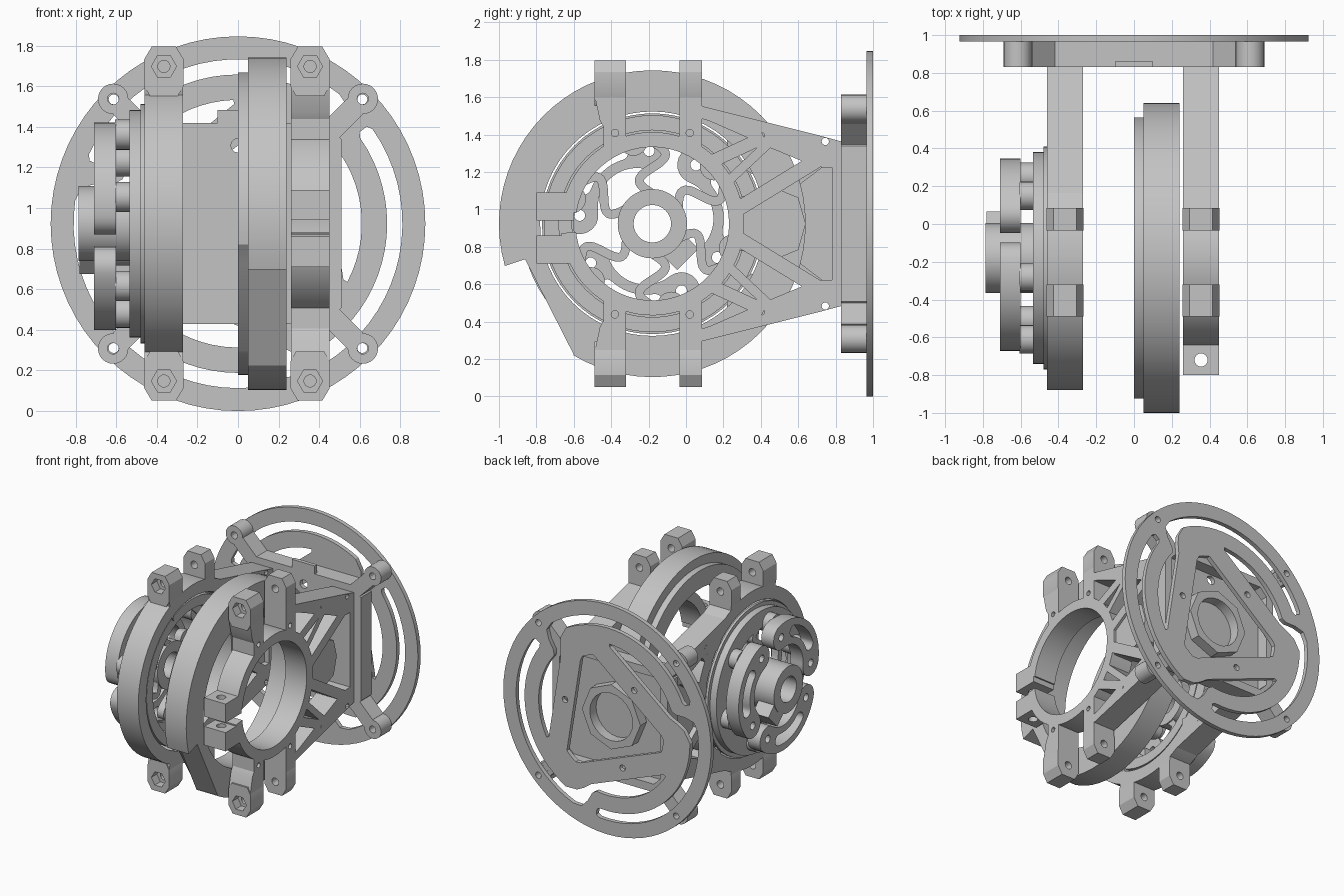
import bpy, bmesh
from math import sin, cos, radians, pi, hypot
from mathutils import Matrix

cube = bpy.data.objects.get("Cube")
if cube:
    bpy.data.objects.remove(cube)

mat = bpy.data.materials.new("plain grey")
mat.use_nodes = True
mat.diffuse_color = (0.55, 0.55, 0.55, 1)
mat.node_tree.nodes["Principled BSDF"].inputs["Base Color"].default_value = mat.diffuse_color

CY, CZ = -0.18, 0.923          # wheel axis; CZ is also the middle height
AXES = {  # columns: where local u, v and depth point
    "x": Matrix(((0, 0, 1), (1, 0, 0), (0, 1, 0))),
    "y": Matrix(((1, 0, 0), (0, 0, -1), (0, 1, 0))),
    "z": Matrix.Identity(3)}


def arc(r, a, b, n=0, c=(0, 0)):
    n = n or max(4, int(abs(b - a) / 5))
    ts = [radians(a + (b - a) * i / n) for i in range(n + 1)]
    return [(c[0] + r * cos(t), c[1] + r * sin(t)) for t in ts]


def circle(r, c=(0, 0), n=24):
    return arc(r, 0, 360, n, c)[:-1]


def polar(r, a):
    return (r * cos(radians(a)), r * sin(radians(a)))


def spin(loop, a):
    c, s = cos(radians(a)), sin(radians(a))
    return [(u * c - v * s, u * s + v * c) for u, v in loop]


def rect(u0, u1, v0, v1):
    return [(u0, v0), (u1, v0), (u1, v1), (u0, v1)]


def beam(p, q, w, ext=0.03):
    """Rectangle along the line p to q."""
    d = hypot(q[0] - p[0], q[1] - p[1])
    u, v = (q[0] - p[0]) / d, (q[1] - p[1]) / d
    p, q, w = (p[0] - u * ext, p[1] - v * ext), (q[0] + u * ext, q[1] + v * ext), w / 2
    return [(p[0] - v * w, p[1] + u * w), (p[0] + v * w, p[1] - u * w),
            (q[0] + v * w, q[1] - u * w), (q[0] - v * w, q[1] + u * w)]


def plate(name, axis, lo, hi, loops, at=(0, 0)):
    """Extrude a filled outline (first loop) with holes (other loops)."""
    cu = bpy.data.curves.new(name, "CURVE")
    cu.dimensions, cu.fill_mode, cu.extrude = "2D", "BOTH", (hi - lo) / 2
    for loop in loops:
        sp = cu.splines.new("POLY")
        sp.points.add(len(loop) - 1)
        for p, (u, v) in zip(sp.points, loop):
            p.co = (u + at[0], v + at[1], 0, 1)
        sp.use_cyclic_u = True
    tmp = bpy.data.objects.new(name + " outline", cu)
    bpy.context.collection.objects.link(tmp)
    dg = bpy.context.evaluated_depsgraph_get()
    me = bpy.data.meshes.new_from_object(tmp.evaluated_get(dg))
    bpy.data.objects.remove(tmp)
    bm = bmesh.new()
    bm.from_mesh(me)
    bmesh.ops.remove_doubles(bm, verts=bm.verts, dist=1e-5)
    m = AXES[axis].to_4x4()
    mid = (lo + hi) / 2
    bm.transform(m @ Matrix.Translation((0, 0, -mid if axis == "y" else mid)))
    bmesh.ops.recalc_face_normals(bm, faces=bm.faces)
    bm.to_mesh(me)
    bm.free()
    me.materials.clear()
    me.materials.append(mat)
    me.shade_smooth()
    me.set_sharp_from_angle(angle=0.5)
    ob = bpy.data.objects.new(name, me)
    bpy.context.collection.objects.link(ob)


AXIS, BACK = (CY, CZ), (0, CZ)

# Back flexure plate: outer ring, three curved arms, rounded triangular core
gap = ([polar(0.735, 155), polar(0.75, 157), polar(0.795, 157)] + arc(0.81, 155, 52)
       + [polar(0.79, 47), polar(0.72, 44), polar(0.64, 42)] + arc(0.61, 39, -28)
       + [polar(0.47 / cos(radians(a - 9)), a) for a in range(-28, 45, 4)]
       + [polar(0.64, 49), polar(0.69, 53)] + arc(0.735, 60, 150))
tri = [polar(min(0.5, 0.3 / cos(radians((a + 51) % 120 - 60))), a) for a in range(0, 360, 4)]
loops = [circle(0.923, n=72), tri]
loops += [spin(gap, k) for k in (0, 120, 240)]
loops += [circle(0.025, polar(0.38, a), 12) for a in (9, 129, 249)]
loops += [circle(0.025, polar(0.866, a), 12) for a in (45, 135, 225, 315)]
plate("back_plate", "y", 0.965, 1.0, loops, BACK)

# Bracket joining both frames to the back plate
def octagon(x, z, c):
    return [(x, -z + c), (x, z - c), (x - c, z), (c - x, z),
            (-x, z - c), (-x, c - z), (c - x, -z), (x - c, -z)]

plate("bracket_rim", "y", 0.83, 0.965, [octagon(0.51, 0.495, 0.08), octagon(0.45, 0.43, 0.06)], BACK)
plate("bracket_wall", "y", 0.835, 0.87, [octagon(0.47, 0.47, 0.07), circle(0.035, (0, 0.385), 12)], BACK)
plate("bracket_hub", "y", 0.86, 0.95, [circle(0.26, n=8), circle(0.19)], BACK)
plate("bracket_tab", "y", 0.83, 0.86, [rect(-0.1, 0.1, 0.45, 0.56)], BACK)
for sx in (-1, 1):
    for sz in (-1, 1):
        plate("bracket_arm", "y", 0.83, 0.965,
              [beam((sx * 0.46, sz * 0.46), (sx * 0.555, sz * 0.555), 0.11)], BACK)
        plate("bracket_boss", "y", 0.83, 0.966,
              [circle(0.075, (sx * 0.615, sz * 0.615)), circle(0.028, (sx * 0.615, sz * 0.615), 12)], BACK)

# Large ring with a flat cut at the lower front, and its inner lip
guard = arc(0.82, -121, 196) + [(-0.68, -0.19), (-0.42, -0.70)]
plate("guard_ring", "x", 0.05, 0.24, [guard, circle(0.6, n=64)], AXIS)
lip = arc(0.745, -123, 188) + [(-0.66, -0.2)]
plate("guard_lip", "x", 0.0, 0.05, [lip, circle(0.6, n=64)], AXIS)

# Frame rings: slim split clamp on one side, full band on the other
clamp = arc(0.49, -174, 172) + arc(0.41, 172, -174)
plate("clamp_ring", "x", 0.26, 0.45, [clamp], AXIS)
plate("band_ring", "x", -0.46, -0.27, [circle(0.70, n=72), circle(0.6, n=64)], AXIS)
for lo, hi in ((0.71, 0.86), (0.94, 1.09)):
    plate("clamp_ear", "z", lo, hi, [rect(0.26, 0.45, -0.8, -0.6), circle(0.035, (0.355, -0.72), 16)])

# Truss and lugs, mirrored top to bottom on both frames
rail = [(0.24, 0.635), (0.88, 0.475), (1.01, 0.44), (1.01, 0.3), (0.91, 0.3),
        (0.8, 0.335), (0.62, 0.41), (0.47, 0.477), (0.31, 0.547), (0.24, 0.57)]
for side, lo, hi, r, foot in (("left", 0.26, 0.45, 0.49, 0.4), ("right", -0.46, -0.27, 0.61, 0.6)):
    mid = (lo + hi) / 2
    truss = [(polar(r, 45), (0.57, 0.45), 0.07), (polar(r, 30), (0.6, 0.41), 0.05),
             (polar(r, 11), (0.94, 0.375), 0.08), ((0.985, 0.0), (0.985, 0.35), 0.05)]
    for s in (1, -1):
        def flip(loop):
            return [(u, s * v) for u, v in loop]
        for p, q, w in truss:
            plate(side + "_truss_beam", "x", lo, hi, [flip(beam(p, q, w))], AXIS)
        plate(side + "_truss_rail", "x", lo, hi, [flip(rail), flip(circle(0.02, (0.925, 0.44), 10)),
                                                 flip(circle(0.02, (0.58, 0.47), 10))], AXIS)
        lug = flip([(-0.07, 0.63), (0.07, 0.63), (0.097, 0.68), (0.097, 0.81),
                    (0.06, 0.872), (-0.06, 0.872), (-0.097, 0.81), (-0.097, 0.68)])
        bolt = circle(0.03, (0, s * 0.775), 16)
        hexagon = circle(0.062, (0, s * 0.775), 6)
        for name, y0, y1, hole in (("nut_lug", -0.49, -0.42, hexagon),
                                   ("front_lug", -0.42, -0.32, bolt), ("rear_lug", -0.035, 0.085, bolt)):
            plate(side + "_" + name, "y", y0, y1, [lug, hole], (mid, CZ))
        for u0, u1, uh in ((-0.26, -0.14, -0.2), (0.145, 0.265, 0.2)):
            holes = [circle(0.02, (uh, s * 0.485), 12)] if side == "left" else []
            plate(side + "_lug_strut", "x", lo, hi, [flip(rect(u0, u1, foot, 0.7))] + holes, AXIS)
        plate(side + "_lug_foot", "x", lo, hi,
              [flip([(-0.25, 0.5), (-0.25, 0.69), (-0.31, 0.69), (-0.28, 0.55)])], AXIS)
web = [(0.59, 0.0), (0.63, 0.16), (0.79, 0.3), (0.99, 0.3)]
plate("right_web", "x", -0.42, -0.31, [web + [(u, -v) for u, v in web[:0:-1]]], AXIS)
plate("left_web", "x", 0.27, 0.43, [[(0.46, -0.14), (0.66, -0.19), (0.78, -0.14), (0.82, 0),
                                     (0.78, 0.14), (0.66, 0.19), (0.46, 0.14)]], AXIS)

# Rotor: stepped bearing rings, hub with a clamp block, wavy spokes
for name, lo, hi, ro, ri in (("bearing", -0.46, -0.28, 0.58, 0.5), ("rotor_step", -0.48, -0.46, 0.59, 0.43),
                             ("rotor_ring", -0.535, -0.48, 0.56, 0.42), ("hub", -0.785, -0.46, 0.185, 0.1)):
    plate(name, "x", lo, hi, [circle(ro, n=64), circle(ri, n=48)], AXIS)
plate("hub_clamp_block", "x", -0.78, -0.64, [spin(rect(0.13, 0.27, -0.08, 0.08), -45)], AXIS)
wave = [(0.16 + 0.28 * i / 24, 0.07 * sin(2 * pi * i / 24)) for i in range(25)]
left, right = [], []
for i, (u, v) in enumerate(wave):
    slope = 0.07 * 2 * pi / 0.28 * cos(2 * pi * i / 24)
    k = 0.024 / hypot(1, slope)
    left.append((u - slope * k, v + k))
    right.append((u + slope * k, v - k))
for k in range(6):
    plate("wavy_spoke", "x", -0.53, -0.47, [spin(left + right[::-1], 30 + 60 * k)], AXIS)

# Three slotted kidney weights on posts
def kidney(c, r, half, w):
    e0, e1 = arc(r, half, -half, 1, (c, 0))
    return (arc(r + w, -half, half, 0, (c, 0)) + arc(w, half, half + 180, 10, e0)
            + arc(r - w, half, -half, 0, (c, 0)) + arc(w, 180 - half, 360 - half, 10, e1))

for a in (13, 133, 253):
    plate("kidney_weight", "x", -0.71, -0.6,
          [spin(kidney(0.12, 0.31, 55, 0.1), a), spin(kidney(0.12, 0.31, 26, 0.045), a)]
          + [spin(circle(0.03, p, 12), a) for p in arc(0.31, 55, -55, 1, (0.12, 0))], AXIS)
    for p in spin([polar(0.45, 30), polar(0.45, -30)], a):
        plate("weight_post", "x", -0.605, -0.47, [circle(0.075, p)], AXIS)
